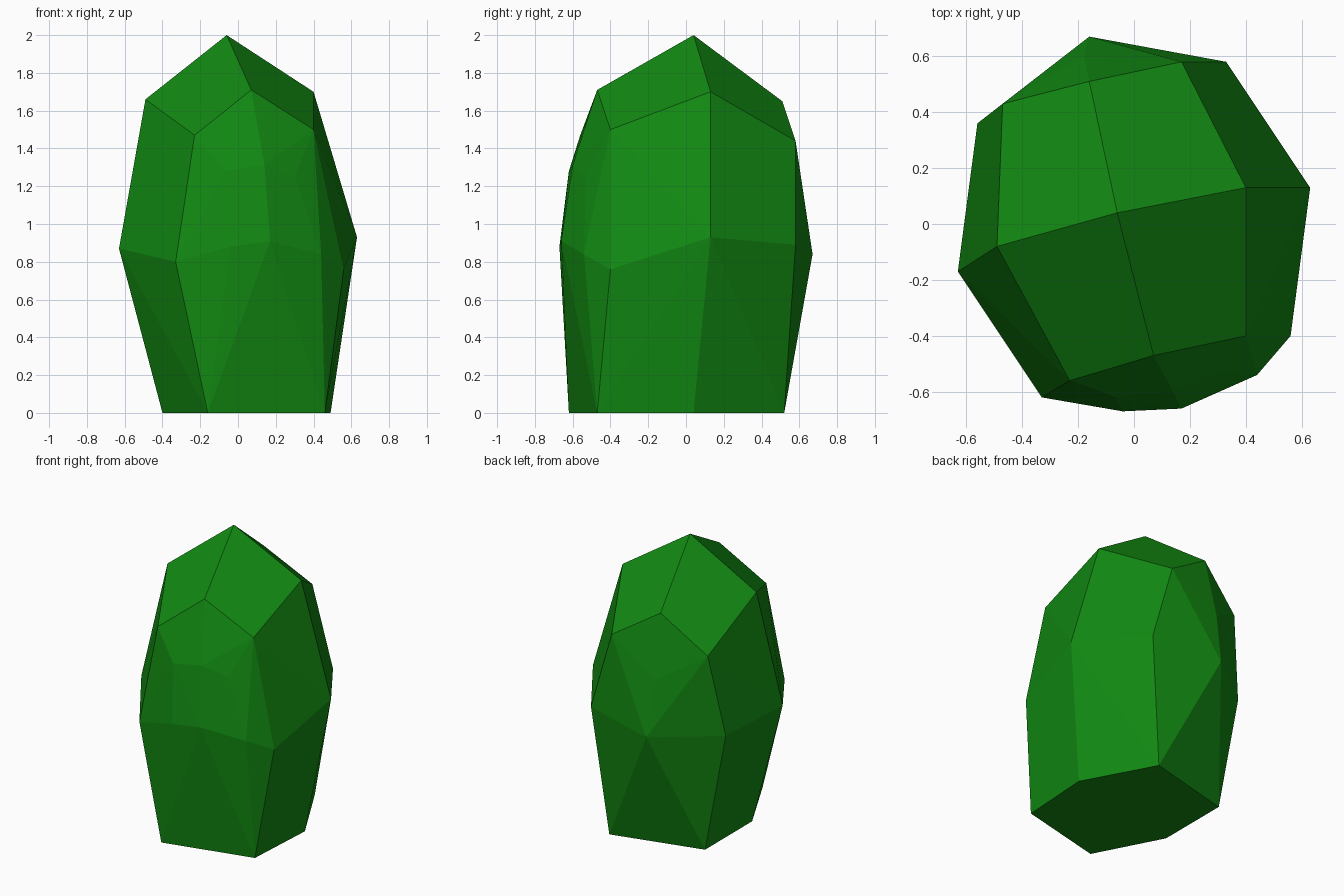
import bpy
import bmesh
from math import radians

# Remove the default object only
default_object = bpy.data.objects.get("Cube")
if default_object:
    bpy.data.objects.remove(default_object, do_unlink=True)


def make_material(name, colour):
    """One flat colour, shown in the viewport and in a render."""
    material = bpy.data.materials.new(name)
    material.use_nodes = True
    material.diffuse_color = colour
    shader = material.node_tree.nodes["Principled BSDF"]
    shader.inputs["Base Color"].default_value = colour
    shader.inputs["Roughness"].default_value = 0.9
    return material


def make_faceted_solid(name, corner_groups, material, unit=0.01):
    """Wrap a convex faceted skin around groups of corner points."""
    mesh = bpy.data.meshes.new(name)
    solid = bmesh.new()
    for group in corner_groups:
        for corner in group:
            solid.verts.new([value * unit for value in corner])

    # Stretch the skin over the corners and drop anything left inside
    hull = bmesh.ops.convex_hull(solid, input=solid.verts[:])
    leftovers = {item for item in hull["geom_interior"] + hull["geom_unused"]
                 if isinstance(item, bmesh.types.BMVert)}
    bmesh.ops.delete(solid, geom=list(leftovers), context="VERTS")

    # Merge almost coplanar triangles into broad facets
    bmesh.ops.dissolve_limit(solid, angle_limit=radians(1.5),
                             verts=solid.verts[:], edges=solid.edges[:])
    bmesh.ops.recalc_face_normals(solid, faces=solid.faces[:])
    for face in solid.faces:
        face.smooth = False
    solid.to_mesh(mesh)
    solid.free()

    mesh.materials.append(material)
    result = bpy.data.objects.new(name, mesh)
    bpy.context.collection.objects.link(result)
    return result


# Corner rings of the body, in hundredths of a unit
peak = [(-6, 4, 200)]
roof_ridges = [(7, -47, 171), (40, 13, 170), (-16, 51, 165), (-49, -8, 166)]
roof_eaves = [(-23, -56, 147), (40, -40, 150), (17, 58, 144), (-47, 43, 140)]
front_swelling = [(-7, -62, 128), (14, -60, 131), (30, -53, 125)]
back_swelling = [(4, 60, 117), (-18, 60, 122), (-32, 52, 115)]
front_waist = [(-33, -62, 80), (-4, -67, 88), (17, -66, 91), (44, -54, 84)]
side_waist = [(56, -40, 76), (63, 13, 93), (-63, -17, 87)]
back_waist = [(33, 58, 89), (-16, 67, 84), (-56, 36, 84)]
foot = [(-16, -62, 0), (46, -47, 0), (49, 4, 0),
        (23, 52, 0), (-40, 36, 0), (-40, -16, 0)]

# Single faceted body
leaf_green = make_material("leaf green", (0.006, 0.25, 0.006, 1.0))
make_faceted_solid("faceted_bush",
                   [peak, roof_ridges, roof_eaves, front_swelling,
                    back_swelling, front_waist, side_waist, back_waist, foot],
                   leaf_green)
